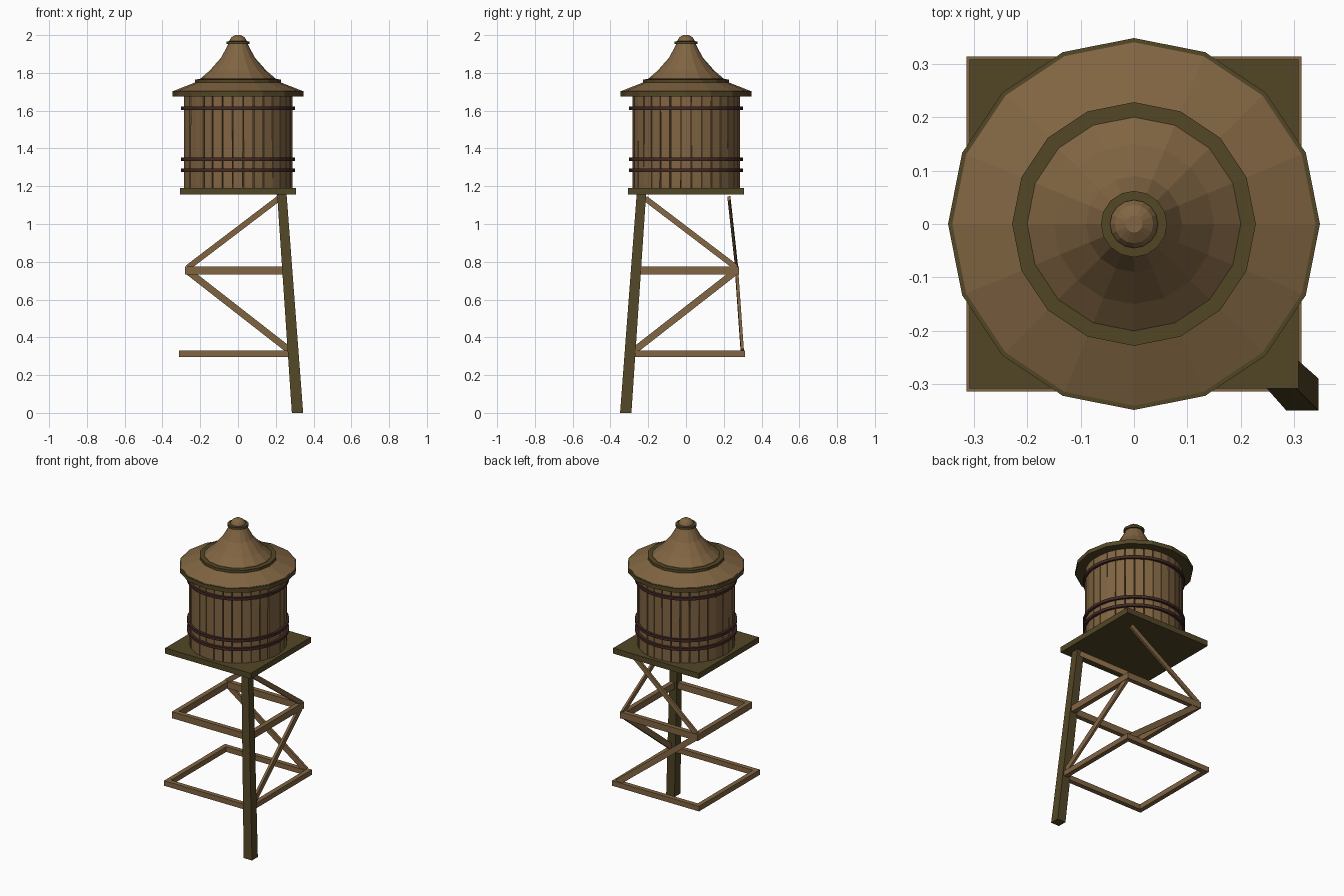
import bpy, bmesh, math, random
from mathutils import Vector, Matrix

random.seed(4)
cube = bpy.data.objects.get("Cube")
if cube:
    bpy.data.objects.remove(cube, do_unlink=True)


def material(name, rgb):
    m = bpy.data.materials.new(name)
    m.use_nodes = True
    m.diffuse_color = (*rgb, 1)
    m.node_tree.nodes["Principled BSDF"].inputs["Base Color"].default_value = (*rgb, 1)
    return m


wood = material("warm brown wood", (0.22, 0.13, 0.055))
olive = material("dark olive wood", (0.085, 0.062, 0.019))
iron = material("dark rusty iron", (0.055, 0.022, 0.018))


def finish(name, bm, mat):
    bmesh.ops.recalc_face_normals(bm, faces=bm.faces)
    mesh = bpy.data.meshes.new(name)
    bm.to_mesh(mesh)
    bm.free()
    mesh.materials.append(mat)
    ob = bpy.data.objects.new(name, mesh)
    bpy.context.collection.objects.link(ob)
    return ob


def lathe(name, profile, mat, sides=16):
    """Closed flat-faced solid turned around the z axis from (radius, z) pairs."""
    bm = bmesh.new()
    rings = []
    for r, z in profile:
        rings.append([bm.verts.new((r * math.cos(a), r * math.sin(a), z))
                      for a in (math.tau * i / sides for i in range(sides))])
    for low, high in zip(rings, rings[1:]):
        for i in range(sides):
            j = (i + 1) % sides
            bm.faces.new((low[i], low[j], high[j], high[i]))
    bm.faces.new(rings[0])
    bm.faces.new(rings[-1])
    return finish(name, bm, mat)


def plank(name, start, end, width, depth, normal, mat):
    """Board between two points; depth runs along the normal."""
    start, end = Vector(start), Vector(end)
    along = (end - start).normalized()
    side = Vector(normal).cross(along).normalized()
    out = along.cross(side)
    frame = Matrix((along, side, out)).transposed().to_4x4()
    size = Matrix.Diagonal(((end - start).length, width, depth, 1))
    bm = bmesh.new()
    bmesh.ops.create_cube(bm, size=1, matrix=Matrix.Translation((start + end) / 2) @ frame @ size)
    return finish(name, bm, mat)


# Single leaning corner leg, slightly tapered
bm = bmesh.new()
bmesh.ops.create_cube(bm, size=1)
for v in bm.verts:
    top = v.co.z > 0
    centre, w, z = (0.232, 0.050, 1.16) if top else (0.315, 0.060, 0)
    v.co = (centre + v.co.x * w, -centre - 0.004 + v.co.y * w, z)
finish("corner_leg", bm, olive)

# Square horizontal frames
for label, reach, z, height in (("middle", 0.28, 0.753, 0.042), ("lower", 0.313, 0.313, 0.033)):
    mid = reach - 0.015
    for s in (-1, 1):
        plank(f"{label}_frame_beam_x", (-reach, s * mid, z), (reach, s * mid, z),
              height, 0.03, (0, s, 0), wood)
        plank(f"{label}_frame_beam_y", (s * mid, -mid, z), (s * mid, mid, z),
              height, 0.03, (s, 0, 0), wood)

# Diagonal braces on the +x side and the back
plank("side_upper_brace", (0.228, -0.215, 1.135), (0.268, 0.265, 0.77), 0.030, 0.014, (1, 0, 0), wood)
plank("side_lower_brace", (0.268, 0.265, 0.75), (0.298, -0.28, 0.325), 0.036, 0.016, (1, 0, 0), wood)
plank("back_upper_brace", (0.215, 0.228, 1.135), (-0.265, 0.268, 0.77), 0.030, 0.014, (0, 1, 0), wood)
plank("back_lower_brace", (-0.265, 0.268, 0.75), (0.28, 0.298, 0.325), 0.036, 0.016, (0, 1, 0), wood)

# Platform
plank("platform", (-0.308, 0, 1.173), (0.308, 0, 1.173), 0.616, 0.036, (0, 0, 1), olive)

# Tank core and separate staves with slightly uneven edges
lathe("tank_core", [(0.272, 1.19), (0.272, 1.68)], wood, 32)
staves = 32
bm = bmesh.new()
for i in range(staves):
    cells = bmesh.ops.create_cube(bm, size=1)["verts"]
    turn = Matrix.Rotation(math.tau * i / staves, 3, "Z")
    radius = 0.275 + random.uniform(-0.002, 0.002)
    for v in cells:
        width = 0.053 + random.uniform(-0.005, 0.001)
        v.co = turn @ Vector((radius + v.co.x * 0.022, v.co.y * width, 1.435 + v.co.z * 0.49))
finish("tank_staves", bm, wood)

# Iron hoops
for z in (1.285, 1.342, 1.613):
    lathe("tank_hoop", [(0.28, z - 0.009), (0.302, z - 0.009), (0.302, z + 0.009), (0.28, z + 0.009)],
          iron, 32)

# Roof, from eave to finial
lathe("roof_eave", [(0.348, 1.676), (0.348, 1.703), (0.33, 1.704)], olive)
lathe("roof_skirt", [(0.34, 1.69), (0.34, 1.705), (0.22, 1.752)], wood)
lathe("roof_trim", [(0.228, 1.748), (0.228, 1.766), (0.19, 1.767)], olive)
lathe("roof_cone", [(0.2, 1.755), (0.2, 1.769), (0.15, 1.812), (0.09, 1.88),
                    (0.06, 1.935), (0.048, 1.96)], wood)
lathe("finial_trim", [(0.062, 1.952), (0.062, 1.967), (0.04, 1.968)], olive)
lathe("finial_cap", [(0.045, 1.96), (0.045, 1.972), (0.036, 1.987), (0.016, 2.0)], wood)
